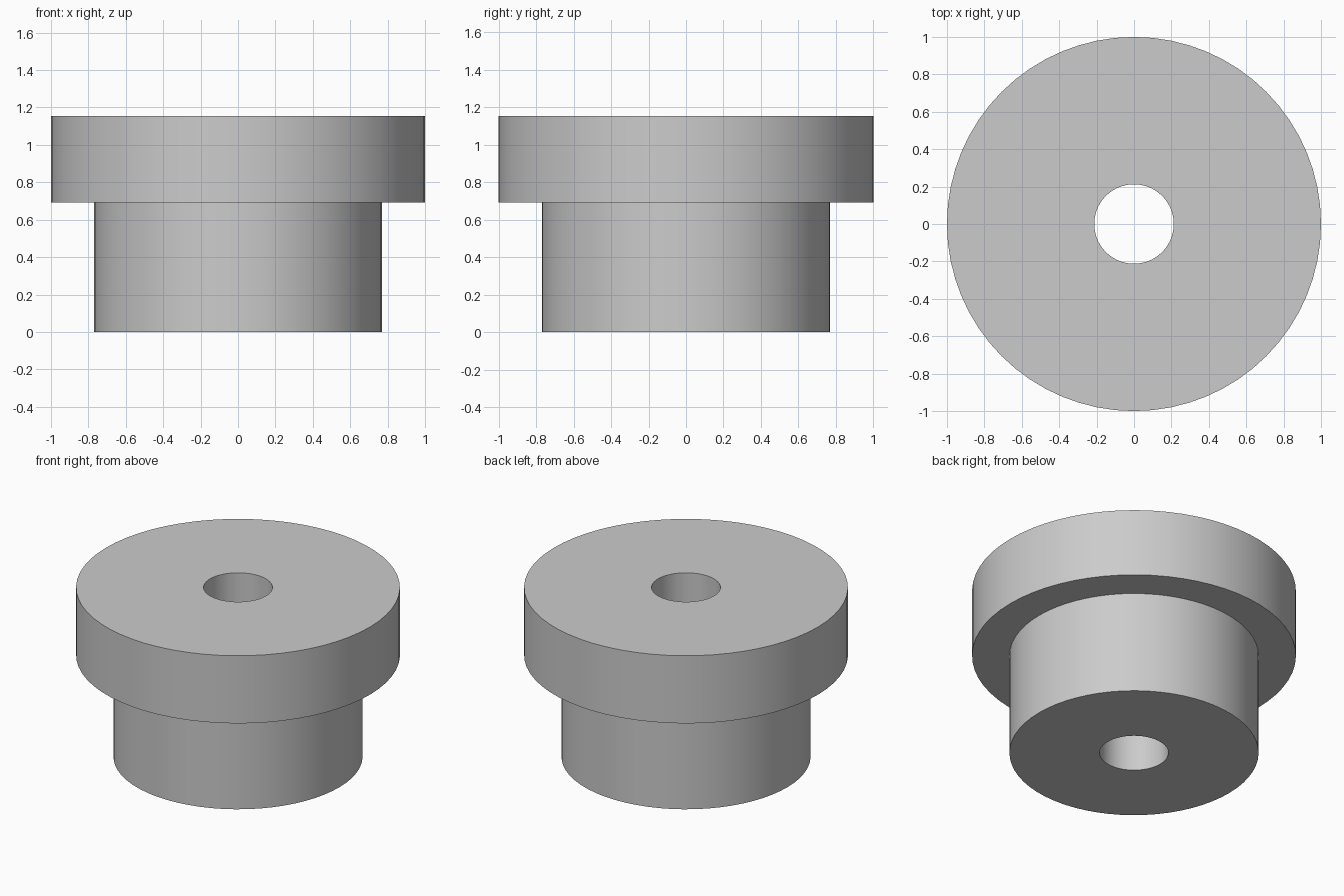
import bpy
import bmesh
import math

cube = bpy.data.objects.get("Cube")
if cube:
    bpy.data.objects.remove(cube, do_unlink=True)

SEGMENTS = 64
HOLE_R, BODY_R, FLANGE_R = 0.2125, 0.769, 1.0
SHOULDER_Z, TOP_Z = 0.693, 1.154

# Plain grey material
grey = bpy.data.materials.new("light grey")
grey.use_nodes = True
colour = (0.6, 0.6, 0.6, 1.0)
grey.diffuse_color = colour
grey.node_tree.nodes["Principled BSDF"].inputs["Base Color"].default_value = colour

# Closed cross-section (radius, height) of the flanged bushing
profile = [(HOLE_R, 0), (BODY_R, 0), (BODY_R, SHOULDER_Z),
           (FLANGE_R, SHOULDER_Z), (FLANGE_R, TOP_Z), (HOLE_R, TOP_Z)]

# Turn the cross-section around the upright axis
bm = bmesh.new()
verts = [bm.verts.new((r, 0, z)) for r, z in profile]
edges = [bm.edges.new((v, verts[(i + 1) % len(verts)])) for i, v in enumerate(verts)]
bmesh.ops.spin(bm, geom=verts + edges, cent=(0, 0, 0), axis=(0, 0, 1),
               angle=math.tau, steps=SEGMENTS, use_merge=True)
bmesh.ops.remove_doubles(bm, verts=bm.verts[:], dist=0.0001)
bmesh.ops.recalc_face_normals(bm, faces=bm.faces[:])
mesh = bpy.data.meshes.new("flanged_bushing")
bm.to_mesh(mesh)
bm.free()
mesh.materials.append(grey)

bushing = bpy.data.objects.new("flanged_bushing", mesh)
bpy.context.collection.objects.link(bushing)

# Smooth walls with sharp rims
bpy.ops.object.select_all(action='DESELECT')
bushing.select_set(True)
bpy.context.view_layer.objects.active = bushing
bpy.ops.object.shade_smooth_by_angle(angle=math.radians(30))
